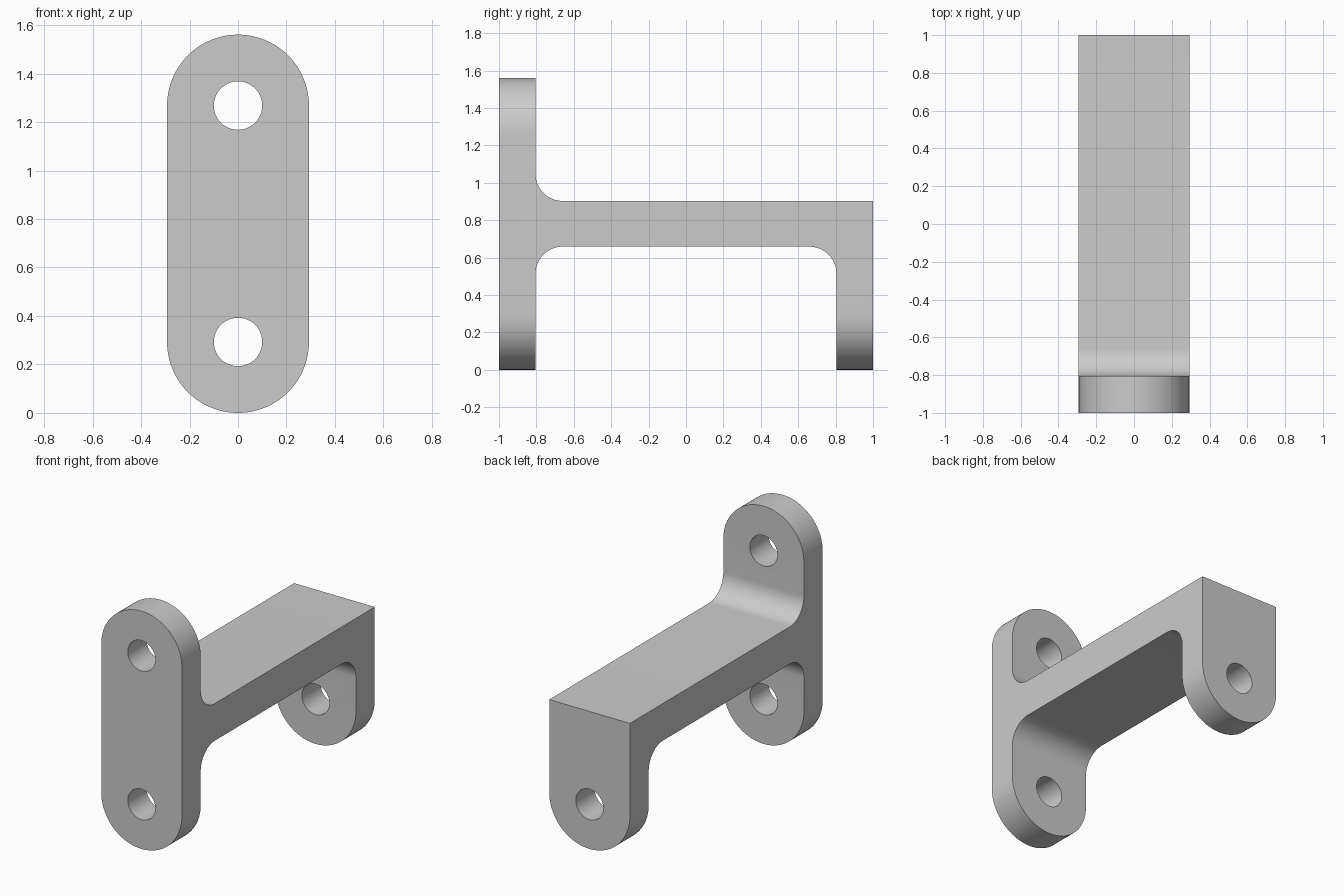
import bpy, bmesh, math

if "Cube" in bpy.data.objects:
    bpy.data.objects.remove(bpy.data.objects["Cube"], do_unlink=True)

U = 2 / 20.5            # design module
W = 3 * U               # half width, also the end radius
TOP = 16 * U            # overall height
LEG = 2 * U             # leg thickness
R = 1.5 * U             # fillet radius
BAR_LOW, BAR_HIGH = 6.75 * U, 9.25 * U
HOLE_R = 0.1


def arc(cx, cy, r, start, end, steps=16):
    """Points on an arc, angles in degrees."""
    angles = [math.radians(start + (end - start) * i / steps) for i in range(steps + 1)]
    return [(cx + r * math.cos(a), cy + r * math.sin(a)) for a in angles]


def prism(name, points, half, axis):
    """Extrude a 2D outline (horizontal, z) symmetrically along x or y."""
    def place(p, d):
        return (d, p[0], p[1]) if axis == "x" else (p[0], d, p[1])
    bm = bmesh.new()
    face = bm.faces.new([bm.verts.new(place(p, -half)) for p in points])
    moved = bmesh.ops.extrude_face_region(bm, geom=[face])["geom"]
    bmesh.ops.translate(bm, vec=place((0, 0), 2 * half),
                        verts=[v for v in moved if isinstance(v, bmesh.types.BMVert)])
    bmesh.ops.recalc_face_normals(bm, faces=bm.faces)
    mesh = bpy.data.meshes.new(name)
    bm.to_mesh(mesh)
    bm.free()
    obj = bpy.data.objects.new(name, mesh)
    bpy.context.collection.objects.link(obj)
    return obj


def boolean(target, cutter, operation):
    mod = target.modifiers.new(operation, "BOOLEAN")
    mod.operation, mod.solver, mod.object = operation, "EXACT", cutter
    bpy.context.view_layer.objects.active = target
    bpy.ops.object.modifier_apply(modifier=mod.name)
    bpy.data.objects.remove(cutter, do_unlink=True)


# Side profile: tall front leg, bridge, short back leg, with three fillets
inner = 1 - LEG
profile = [(-1, -0.1), (-inner, -0.1)]
profile += arc(-inner + R, BAR_LOW - R, R, 180, 90)
profile += arc(inner - R, BAR_LOW - R, R, 90, 0)
profile += [(inner, -0.1), (1, -0.1), (1, BAR_HIGH)]
profile += arc(-inner + R, BAR_HIGH + R, R, 270, 180)
profile += [(-inner, TOP + 0.1), (-1, TOP + 0.1)]
bracket = prism("bracket", profile, W + 0.1, "x")

# Rounded ends shared by all legs
slot = arc(0, W, W, 180, 360, 48) + arc(0, TOP - W, W, 0, 180, 48)
boolean(bracket, prism("rounded_outline", slot, 1.2, "y"), "INTERSECT")

# Mounting holes
for z in (W, TOP - W):
    circle = arc(0, z, HOLE_R, 0, 360, 48)[:-1]
    boolean(bracket, prism("hole_cutter", circle, 1.3, "y"), "DIFFERENCE")

# Plain grey finish
grey = bpy.data.materials.new("grey")
grey.use_nodes = True
color = (0.6, 0.6, 0.6, 1)
grey.diffuse_color = color
grey.node_tree.nodes["Principled BSDF"].inputs["Base Color"].default_value = color
bracket.data.materials.clear()
bracket.data.materials.append(grey)
for poly in bracket.data.polygons:
    poly.material_index = 0

bpy.ops.object.select_all(action="DESELECT")
bracket.select_set(True)
bpy.context.view_layer.objects.active = bracket
bpy.ops.object.shade_smooth_by_angle(angle=math.radians(30))
